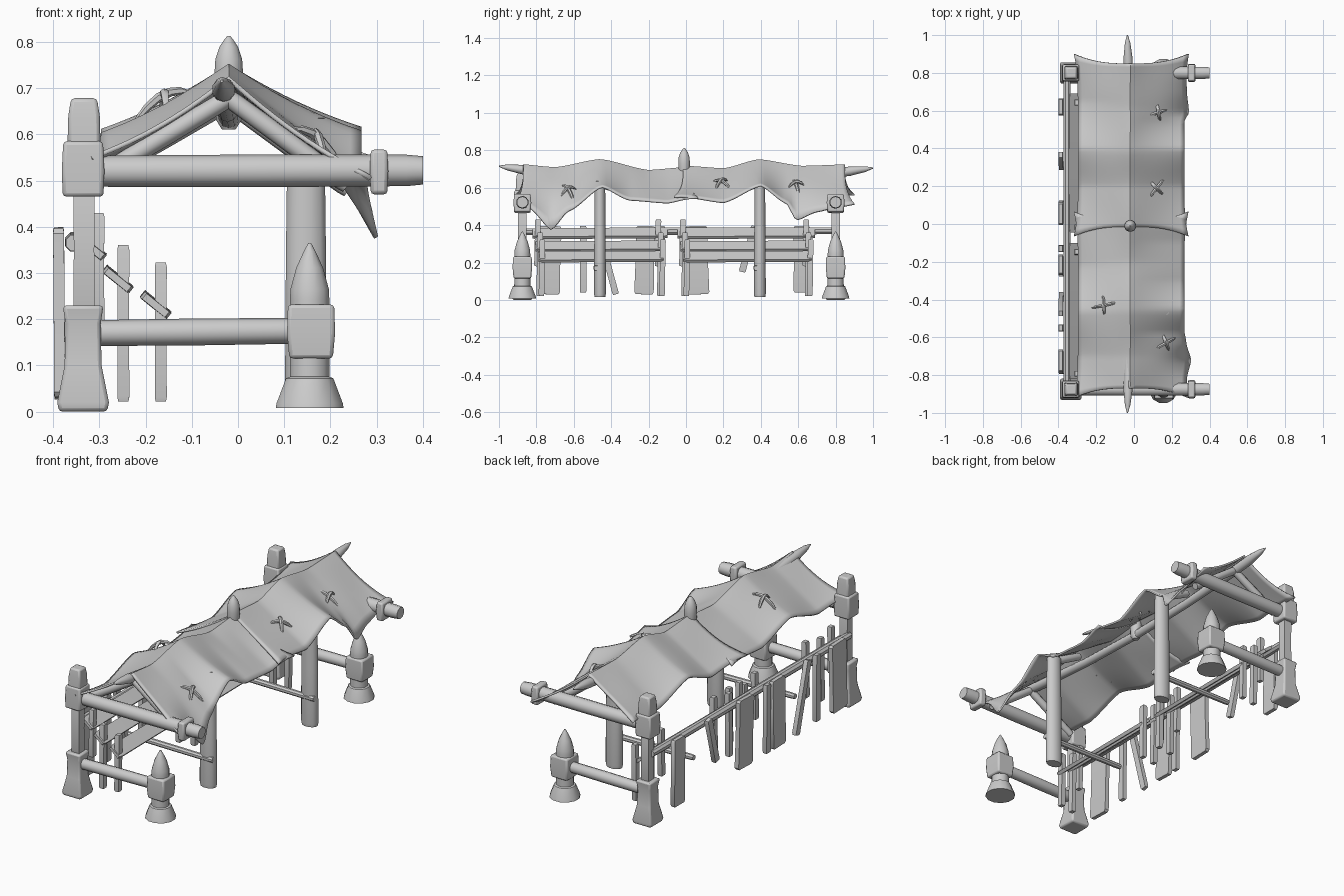
import bpy, math
from mathutils import Vector

if "Cube" in bpy.data.objects:
    bpy.data.objects.remove(bpy.data.objects["Cube"])

def finish(name, verts, faces, angle=40):
    me = bpy.data.meshes.new(name)
    me.from_pydata(verts, [], faces)
    ob = bpy.data.objects.new(name, me)
    bpy.context.collection.objects.link(ob)
    bpy.ops.object.select_all(action='DESELECT')
    ob.select_set(True)
    bpy.context.view_layer.objects.active = ob
    bpy.ops.object.shade_smooth_by_angle(angle=math.radians(angle))
    return ob

def loft(name, a, b, prof, n=10, sx=1, sy=1, roll=0, bend=(0, 0, 0)):
    """Sweep an n-gon from a to b; prof lists (fraction, radius); n=4 gives a box section."""
    a, b = Vector(a), Vector(b)
    d = (b - a).normalized()
    if abs(d.z) > .8:
        X = Vector((1, 0, 0)) - d * d.x
    else:
        X = Vector((0, 0, 1)).cross(d)
    X.normalize()
    Y = d.cross(X)
    k = math.sqrt(2) if n == 4 else 1
    verts, faces = [], []
    for t, r in prof:
        c = a.lerp(b, t) + Vector(bend) * (4 * t * (1 - t))
        for i in range(n):
            w = 2 * math.pi * (i + .5) / n
            p, q = k * r * sx * math.cos(w), k * r * sy * math.sin(w)
            verts.append(c + X * (p * math.cos(roll) - q * math.sin(roll))
                         + Y * (p * math.sin(roll) + q * math.cos(roll)))
    for j in range(len(prof) - 1):
        for i in range(n):
            faces.append((j*n + i, j*n + (i+1) % n, (j+1)*n + (i+1) % n, (j+1)*n + i))
    faces += [tuple(range(n))[::-1], tuple(range(len(verts) - n, len(verts)))]
    return finish(name, verts, faces)

def pole(name, a, b, r, **kw):
    return loft(name, a, b, [(0, r*.92), (.05, r), (.5, r*1.04), (.95, r), (1, r*.9)], **kw)

def bar(name, a, b, sx, sy, **kw):
    return loft(name, a, b, [(0, .85), (.03, 1), (.5, .96), (.97, 1), (1, .85)], n=4, sx=sx, sy=sy, **kw)

def block(name, x, y, rows, w=1, d=1):
    """Vertical block, rows of (z, half width), with softened corners."""
    z0, z1 = rows[0][0], rows[-1][0]
    ob = loft(name, (x, y, z0), (x, y, z1), [((z - z0)/(z1 - z0), r) for z, r in rows], 4, w, d)
    m = ob.modifiers.new("soft", 'BEVEL')
    m.width, m.segments = .008, 2
    return ob

def interp(keys, y):
    for (y0, v0), (y1, v1) in zip(keys, keys[1:]):
        if y <= y1:
            t = max(0, (y - y0) / (y1 - y0))
            s = .5 * t + .5 * t * t * (3 - 2 * t)
            return v0 + (v1 - v0) * s
    return keys[-1][1]

# Canopy height: ridge line and hems along y
RIDGE = [(-.93, .725), (-.7, .705), (-.46, .748), (-.2, .69), (0, .705), (.2, .692), (.39, .74), (.62, .705), (.93, .715)]
RIGHT = [(-.93, .515), (-.83, .50), (-.72, .375), (-.63, .475), (-.45, .605), (-.3, .535), (-.1, .52), (0, .545),
         (.2, .515), (.4, .605), (.54, .51), (.59, .42), (.7, .465), (.8, .49), (.93, .535)]
LEFT = [(-.93, .555), (-.7, .53), (-.46, .6), (-.22, .53), (0, .55), (.2, .53), (.4, .6), (.65, .53), (.93, .565)]

def canopy(u, y):
    x = -.02 + (.285 if u > 0 else .275) * u
    e = interp(RIGHT if u > 0 else LEFT, y)
    r = interp(RIDGE, y)
    low = min(0, e - .51)                       # torn tips hang only at the hem
    a = abs(u)
    z = r + (e - low - r) * a - .025 * a * (1 - a) * (1 + math.cos(y * 14)) + low * a ** 5
    x -= low * .25 * a ** 5 * (1 if u > 0 else 0)
    return x, z

def rafter(name, y, u, r):
    """Pole lying just under the canopy, from ridge to slope position u."""
    x, z = canopy(u, y)
    pole(name, (-.02, y, canopy(0, y)[1] - r - .02), (x, y, z - r - .012), r)

# End frames: corner post, bollard, cross beams
for tag, y in (("front", -.875), ("rear", .80)):
    block(tag + "_post_foot", -.335, y, [(0, .052), (.02, .056), (.1, .04), (.19, .038), (.23, .044)])
    bar(tag + "_corner_post", (-.333, y, .2), (-.333, y, .5), .023, .023)
    block(tag + "_post_collar", -.335, y, [(.465, .044), (.52, .046), (.585, .043)])
    block(tag + "_post_top", -.333, y, [(.57, .036), (.64, .034), (.678, .028)])
    pole(tag + "_top_beam", (-.31, y, .52), (.4, y, .522), .034)
    block(tag + "_beam_ring", .305, y, [(.47, .018), (.52, .02), (.567, .018)], 1, 2.4)
    pole(tag + "_lower_beam", (-.32, y, .17), (.13, y, .175), .028)
    loft(tag + "_bollard", (.155, y, .008), (.155, y, .365),
         [(0, .076), (.03, .074), (.18, .053), (.19, .044), (.66, .044), (.72, .043),
          (.85, .03), (.95, .013), (1, .003)], 12)
    block(tag + "_bollard_collar", .158, y, [(.115, .047), (.17, .052), (.232, .05)])
    ye = y + (.03 if y < 0 else -.03)
    rafter(tag + "_left_rafter", ye, -.97, .02)
    rafter(tag + "_right_rafter", ye, .9, .02)

# Tall supports with tie bars and rafters
for tag, y in (("front", -.46), ("rear", .395)):
    loft(tag + "_tall_post", (.147, y, .015), (.147, y, .635),
         [(0, .043), (.03, .047), (.5, .045), (1, .041)], 12, 1, .7)
    pole(tag + "_tie_bar", (.19, y - .02, .17), (-.31, y - .02, .175), .015, n=8)
    rafter(tag + "_support_rafter", y, .6, .02)

# Ridge pole with pointed ends, and central finial
loft("ridge_pole", (-.035, -1, .715), (-.035, 1, .705),
     [(0, .003), (.02, .015), (.06, .025), (.12, .025), (.3, .022), (.5, .022), (.7, .022),
      (.88, .025), (.94, .025), (.98, .015), (1, .003)], 10, bend=(.015, 0, -.075))
loft("centre_finial", (-.02, -.01, .61), (-.02, -.01, .813),
     [(0, .015), (.1, .028), (.6, .032), (.75, .03), (.88, .021), (.96, .01), (1, .003)], 12)

# Cloth canopy: two draped sheets overlapping in the middle
for tag, y0, y1, lift in (("front", -.87, .015, 0), ("rear", -.015, .85, .007)):
    nu, nv = 24, 48
    verts, faces = [], []
    for j in range(nv + 1):
        t = j / nv
        for i in range(nu + 1):
            u = 2 * i / nu - 1
            y = y0 + (y1 - y0) * t
            x, z = canopy(u, y)
            end = abs(2 * t - 1) ** 10          # corners pulled outward
            y += (1 if t > .5 else -1) * end * .05 * abs(u) ** 3
            x += end * .022 * u ** 3
            verts.append((x, y, z + lift))
    for j in range(nv):
        for i in range(nu):
            k = j * (nu + 1) + i
            faces.append((k, k + 1, k + nu + 2, k + nu + 1))
    ob = finish(tag + "_canopy", verts, faces, 50)
    m = ob.modifiers.new("thickness", 'SOLIDIFY')
    m.thickness, m.offset = .01, 0

# Crossed stitches lying on the canopy
for n, (x, y, ang) in enumerate([(.13, .59, .3), (.12, .19, .9), (-.16, -.43, .2), (.17, -.63, .5)]):
    for k in (0, 1):
        w = ang + k * 1.45
        L = .065 if k == 0 else .05
        ends = []
        for s in (-1, 1):
            px, py = x + s * L * math.cos(w), y + s * L * math.sin(w)
            ends.append((px, py, canopy((px + .02) / .28, py)[1] - .003))
        loft("stitch_%d_%d" % (n, k), ends[0], ends[1],
             [(0, .006), (.2, .009), (.4, .01), (.6, .01), (.8, .009), (1, .006)], 6,
             bend=(0, 0, .03 + .01 * k))

# Back rail and hanging boards: (y, half width, lean, bottom z)
pole("back_rail", (-.355, -.87, .365), (-.355, .80, .37), .02, n=8)
BOARDS = [(-.73, .06, .01, .03), (-.55, .018, .0, .04), (-.42, .017, -.09, .03),
          (-.22, .052, .01, .03), (-.13, .018, 0, .03), (.06, .06, -.01, .03), (.33, .018, .06, .15),
          (.62, .045, .0, .04)]
for i, (y, w, lean, z) in enumerate(BOARDS):
    bar("back_board_%d" % i, (-.386, y - lean * .5, z), (-.388, y + lean * .6, .395), .012, w)

# Tiered slanted rails on stakes, two bays
for tag, y0, y1 in (("front", -.82, -.1), ("rear", -.045, .69)):
    for i, (x, z) in enumerate([(-.318, .355), (-.26, .285), (-.178, .23)]):
        bar("%s_tier_rail_%d" % (tag, i), (x, y0 + .015 * i, z), (x, y1 - .01 * i, z + .003), .037, .009, roll=.68)
    for j, y in enumerate((y0 + .035, y1 - .04)):
        for i, (x, zb, zt) in enumerate([(-.302, .18, .43), (-.248, .022, .36), (-.167, .022, .322)]):
            yy = y + .012 * (i - 1)
            bar("%s_stake_%d_%d" % (tag, j, i), (x, yy, zb), (x, yy + .005, zt), .013, .015)
